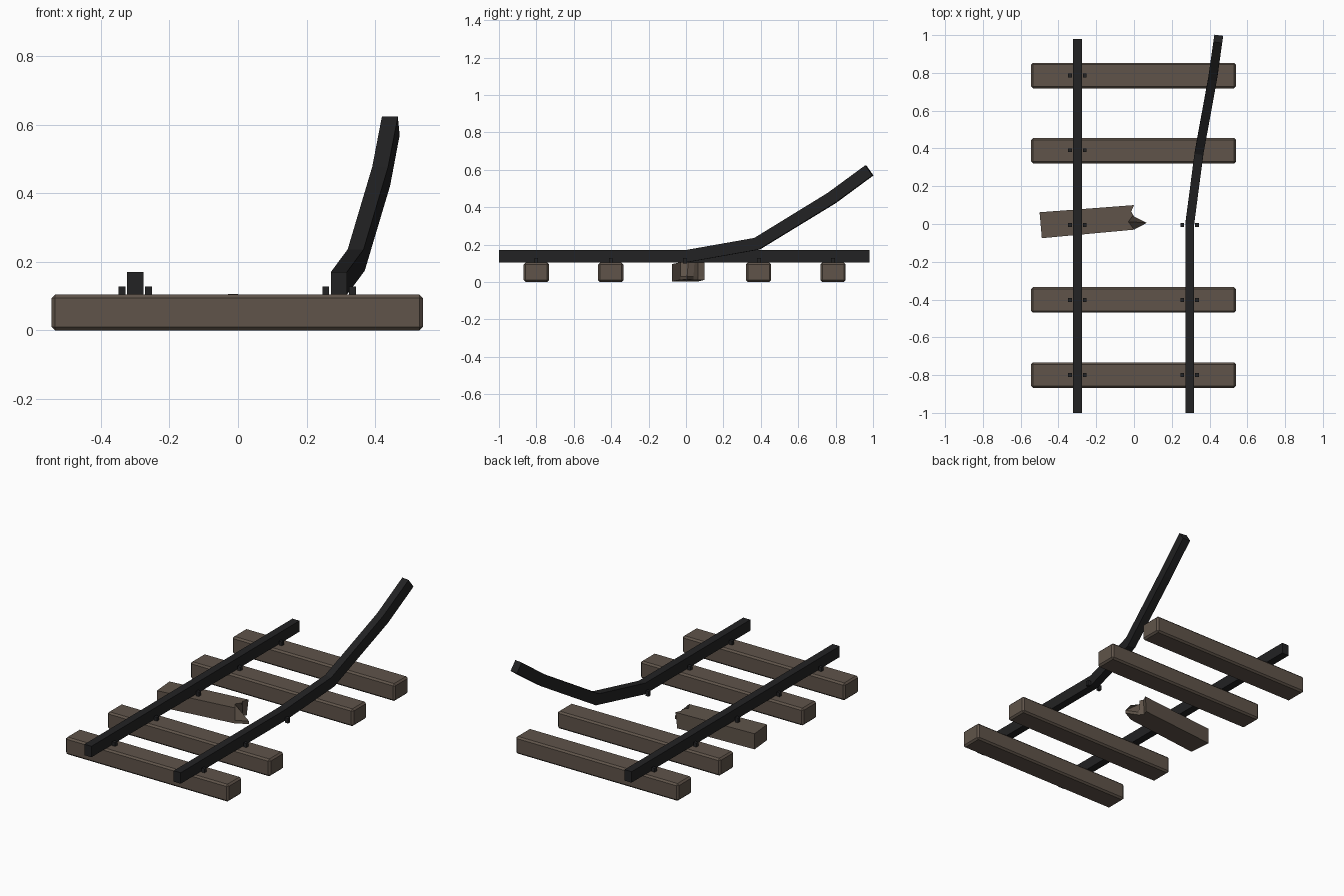
import bpy, bmesh
from mathutils import Vector

if "Cube" in bpy.data.objects:
    bpy.data.objects.remove(bpy.data.objects["Cube"], do_unlink=True)


def material(name, rgb):
    m = bpy.data.materials.new(name)
    m.use_nodes = True
    color = (*rgb, 1)
    m.diffuse_color = color
    bsdf = m.node_tree.nodes["Principled BSDF"]
    bsdf.inputs["Base Color"].default_value = color
    bsdf.inputs["Roughness"].default_value = 0.8
    return m


wood = material("weathered wood", (0.115, 0.088, 0.068))
iron = material("dark iron", (0.016, 0.016, 0.017))


def finish(bm, name, mat):
    bmesh.ops.recalc_face_normals(bm, faces=bm.faces)
    mesh = bpy.data.meshes.new(name)
    bm.to_mesh(mesh)
    bm.free()
    mesh.materials.append(mat)
    obj = bpy.data.objects.new(name, mesh)
    bpy.context.collection.objects.link(obj)
    return obj


def box(name, center, size, mat, bevel=0):
    bm = bmesh.new()
    bmesh.ops.create_cube(bm, size=1)
    for v in bm.verts:
        v.co = Vector(c + p * s for c, p, s in zip(center, v.co, size))
    if bevel:
        bmesh.ops.bevel(bm, geom=bm.edges[:], offset=bevel, segments=1, affect='EDGES')
    return finish(bm, name, mat)


def loft(name, rings, mat):
    """Skin a closed tube through matching rings of points."""
    bm = bmesh.new()
    rows = [[bm.verts.new(p) for p in ring] for ring in rings]
    n = len(rows[0])
    for a, b in zip(rows, rows[1:]):
        for i in range(n):
            j = (i + 1) % n
            bm.faces.new((a[i], a[j], b[j], b[i]))
    bm.faces.new(rows[0])
    bm.faces.new(rows[-1])
    return finish(bm, name, mat)


def rail(name, path, width=0.047, height=0.066):
    pts = [Vector(p) for p in path]
    rings = []
    for i, p in enumerate(pts):
        before = (p - pts[i - 1]).normalized() if i else Vector()
        after = (pts[i + 1] - p).normalized() if i + 1 < len(pts) else Vector()
        tangent = (before + after).normalized()
        side = tangent.cross(Vector((0, 0, 1))).normalized() * width / 2
        up = side.cross(tangent).normalized() * height / 2
        rings.append([p + side + up, p - side + up, p - side - up, p + side - up])
    return loft(name, rings, iron)


# Whole sleepers
tie_rows = (-0.8, -0.402, 0.388, 0.786)
for k, y in enumerate(tie_rows):
    box(f"sleeper_{k + 1}", (-0.002, y, 0.052), (1.084, 0.135, 0.104), wood, 0.01)

# Snapped sleeper: square outer end, jagged inner end with a low splinter
outer = [(-0.5, 0.062), (-0.488, -0.075)]
upper = outer + [(0, -0.03), (-0.03, 0.012), (-0.005, 0.045), (-0.015, 0.065), (0, 0.1)]
lower = outer + [(0, -0.03), (0.068, 0.006), (0.0, 0.04), (-0.02, 0.065), (-0.008, 0.098)]


def lifted(outline, z):
    return [(x, y, z + 0.02 * (x + 0.5)) for x, y in outline]


loft("broken_sleeper", [lifted(lower, 0.002), lifted(lower, 0.02), lifted(upper, 0.096)], wood)

# Straight rail and the rail that bends up and away
rail("straight_rail", [(-0.3, -1, 0.138), (-0.3, 0.98, 0.138)])
rail("bent_rail", [(0.295, -1, 0.138), (0.295, 0, 0.138), (0.345, 0.38, 0.205),
                   (0.418, 0.78, 0.45), (0.446, 0.98, 0.597)])

# Spikes on both sides of each rail
for rail_name, x, rows in (("straight", -0.3, (-0.8, -0.402, -0.005, 0.39, 0.786)),
                           ("bent", 0.295, (-0.8, -0.402, -0.005))):
    for k, y in enumerate(rows):
        for label, side in (("left", 1), ("right", -1)):
            box(f"{rail_name}_rail_spike_{k + 1}_{label}",
                (x + side * 0.039, y, 0.113), (0.02, 0.02, 0.03), iron)
